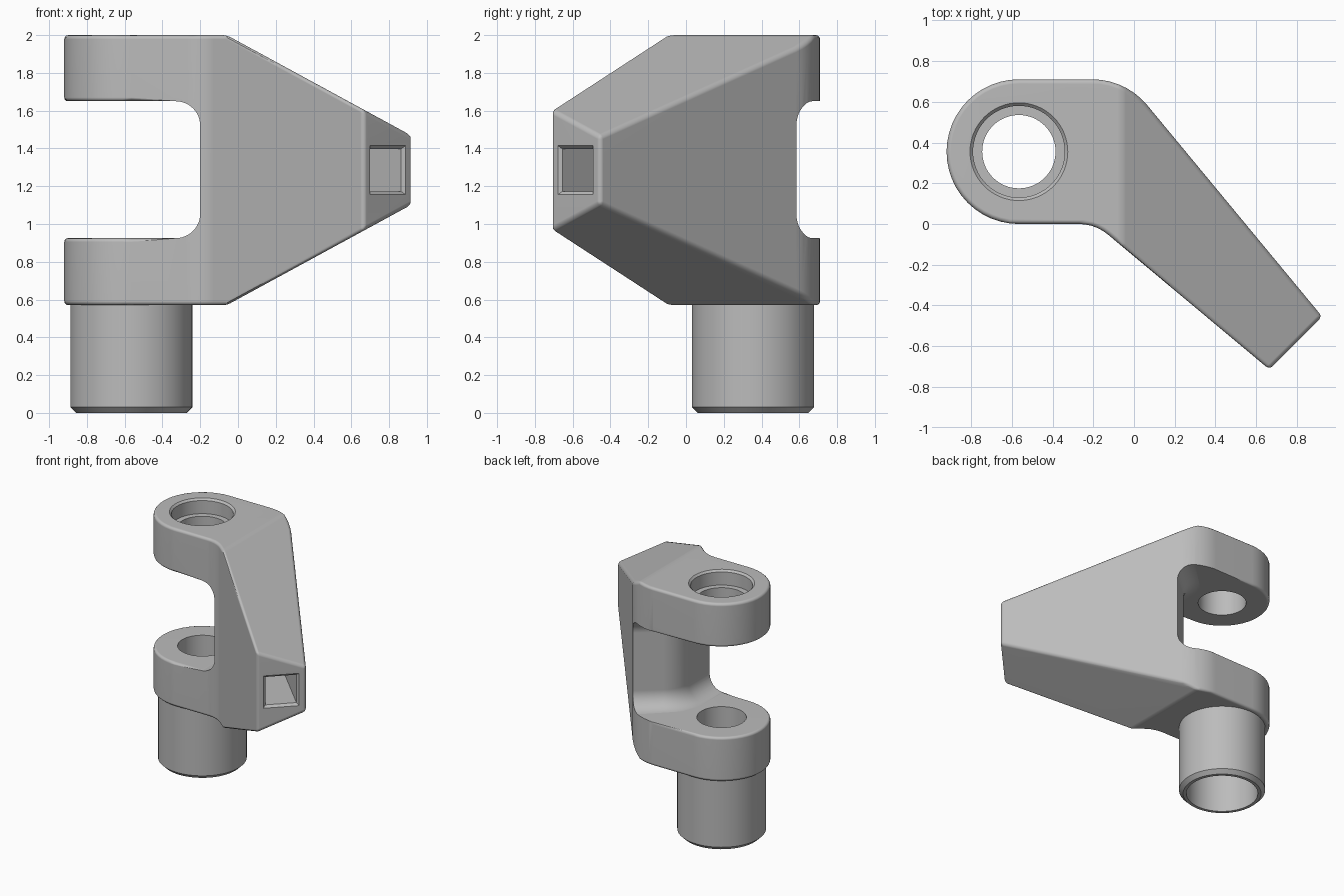
import bpy, bmesh, math
from mathutils import Vector

if "Cube" in bpy.data.objects:
    bpy.data.objects.remove(bpy.data.objects["Cube"])

HINGE = Vector((-0.565, 0.355))
BOTTOM, TOP = 0.57, 2.0
JAW_LOW, JAW_HIGH = 0.925, 1.65

steel = bpy.data.materials.new("plain_grey")
steel.use_nodes = True
steel.diffuse_color = (0.5, 0.5, 0.5, 1)
steel.node_tree.nodes["Principled BSDF"].inputs["Base Color"].default_value = (0.5, 0.5, 0.5, 1)


def rounded(points, closed=True):
    """Polyline of (x, y, radius) with its corners turned into arcs."""
    out = []
    n = len(points)
    for i, (x, y, r) in enumerate(points):
        p = Vector((x, y))
        arc = [p]
        if r and (closed or 0 < i < n - 1):
            a = (Vector(points[i - 1][:2]) - p).normalized()
            b = (Vector(points[(i + 1) % n][:2]) - p).normalized()
            half = math.acos(max(-1, min(1, a.dot(b)))) / 2
            c = p + (a + b).normalized() * r / math.sin(half)
            s = p + a * r / math.tan(half) - c
            e = p + b * r / math.tan(half) - c
            start = math.atan2(s.y, s.x)
            turn = (math.atan2(e.y, e.x) - start + math.pi) % (2 * math.pi) - math.pi
            steps = max(2, round(abs(turn) / math.radians(7.5)))
            arc = [c + r * Vector((math.cos(start + turn * k / steps),
                                   math.sin(start + turn * k / steps)))
                   for k in range(steps + 1)]
        out += [q for q in arc if not out or (q - out[-1]).length > 1e-4]
    return out


def loft(rings):
    """Closed solid through rings that have equal point counts."""
    bm = bmesh.new()
    loops = [[bm.verts.new(p) for p in ring] for ring in rings]
    n = len(loops[0])
    for lo, hi in zip(loops, loops[1:]):
        for i in range(n):
            j = (i + 1) % n
            bm.faces.new((lo[i], lo[j], hi[j], hi[i]))
    bm.faces.new(loops[0])
    bm.faces.new(loops[-1])
    bmesh.ops.recalc_face_normals(bm, faces=bm.faces)
    return bm


def turned(profile, sides=64):
    """Solid of revolution about the hinge axis from (radius, z) pairs."""
    angles = [2 * math.pi * i / sides for i in range(sides)]
    return loft([[(HINGE.x + r * math.cos(a), HINGE.y + r * math.sin(a), z)
                  for a in angles] for r, z in profile])


def to_object(bm, name):
    mesh = bpy.data.meshes.new(name)
    bm.to_mesh(mesh)
    bm.free()
    mesh.materials.append(steel)
    obj = bpy.data.objects.new(name, mesh)
    bpy.context.scene.collection.objects.link(obj)
    return obj


def combine(target, tool, operation):
    mod = target.modifiers.new("combine", "BOOLEAN")
    mod.operation, mod.solver, mod.object = operation, "EXACT", tool
    tool.hide_render = True
    bpy.context.view_layer.objects.active = target
    bpy.ops.object.modifier_apply(modifier=mod.name)
    bpy.data.objects.remove(tool)


def round_edges(bm, edges, width):
    bmesh.ops.bevel(bm, geom=edges, offset=width, offset_type="OFFSET", segments=3,
                    profile=0.5, affect="EDGES", clamp_overlap=False)


# Bent arm body: plan outline, extruded and sloped towards the arm tip
outline = rounded([(-0.92, 0, 0.355), (-0.19, 0, 0.22), (0.665, -0.714, 0),
                   (0.924, -0.455, 0), (-0.04, 0.71, 0.35), (-0.92, 0.71, 0.355)])
if (outline[0] - outline[-1]).length < 1e-4:
    outline.pop()
bm = loft([[(p.x, p.y, z) for p in outline] for z in (BOTTOM, TOP)])
for z, side in ((TOP, 1), (BOTTOM, -1)):
    cut = bmesh.ops.bisect_plane(bm, geom=bm.verts[:] + bm.edges[:] + bm.faces[:],
                                 plane_co=(-0.06, 0, z), plane_no=(0.544, 0, side),
                                 clear_outer=True)
    rim = [g for g in cut["geom_cut"] if isinstance(g, bmesh.types.BMEdge)]
    bmesh.ops.edgeloop_fill(bm, edges=rim)
bmesh.ops.recalc_face_normals(bm, faces=bm.faces)
round_edges(bm, [e for e in bm.edges if e.calc_face_angle(0) > math.radians(25)], 0.022)
body = to_object(bm, "hinge_bracket")

# Slot between the jaws: rounded section swept along the bent wall
wall = rounded([(-0.2, -0.3, 0), (-0.2, 0.368, 0.25), (0.3, 0.778, 0)], closed=False)
section = rounded([(1.3, JAW_LOW, 0), (0, JAW_LOW, 0.13),
                   (0, JAW_HIGH, 0.13), (1.3, JAW_HIGH, 0)], closed=False)
rings = []
for i, p in enumerate(wall):
    d = (wall[min(i + 1, len(wall) - 1)] - wall[max(i - 1, 0)]).normalized()
    out = Vector((-d.y, d.x))
    rings.append([(p.x + out.x * s.x, p.y + out.y * s.x, s.y) for s in section])
combine(body, to_object(loft(rings), "slot_cutter"), "DIFFERENCE")

# Soft rims on the inner faces of the jaws
bm = bmesh.new()
bm.from_mesh(body.data)
bmesh.ops.dissolve_limit(bm, angle_limit=math.radians(1), verts=bm.verts, edges=bm.edges)
rims = [e for e in bm.edges
        if len(e.link_faces) == 2 and e.calc_face_angle(0) > math.radians(45)
        and any(all(abs(v.co.z - z) < 1e-3 for v in e.verts) for z in (JAW_LOW, JAW_HIGH))
        and (e.verts[0].co.x + e.verts[1].co.x) / 2 < -0.3]
round_edges(bm, rims, 0.02)
bm.to_mesh(body.data)
bm.free()

# Hollow stem below the lower jaw, then the stepped bore through everything
stem = turned([(0.293, 0), (0.323, 0.03), (0.323, 0.7)])
combine(body, to_object(stem, "stem"), "UNION")
bore = turned([(0.268, -0.1), (0.268, 0.5), (0.18, 0.5), (0.18, 1.88),
               (0.225, 1.88), (0.225, 1.985), (0.26, 2.02)])
combine(body, to_object(bore, "bore_cutter"), "DIFFERENCE")

# Deep square socket in the arm tip with a small lead-in
tip = Vector((0.792, -0.583, 1.285))
inward = Vector((-1, 1, 0)).normalized()
across = Vector((1, 1, 0)).normalized()
socket = []
for depth, grow in ((-0.05, 0.065), (0.015, 0), (0.7, 0)):
    socket.append([tip + inward * depth + across * u * (0.115 + grow)
                   + Vector((0, 0, v * (0.112 + grow)))
                   for u, v in ((-1, -1), (1, -1), (1, 1), (-1, 1))])
combine(body, to_object(loft(socket), "socket_cutter"), "DIFFERENCE")

# Smooth shading with crisp machined edges
body.data.materials.clear()
body.data.materials.append(steel)
for face in body.data.polygons:
    face.material_index = 0
bpy.ops.object.select_all(action="DESELECT")
body.select_set(True)
bpy.context.view_layer.objects.active = body
bpy.ops.object.shade_smooth_by_angle(angle=math.radians(35))
flat = body.modifiers.new("even_shading", "WEIGHTED_NORMAL")
flat.keep_sharp = True
